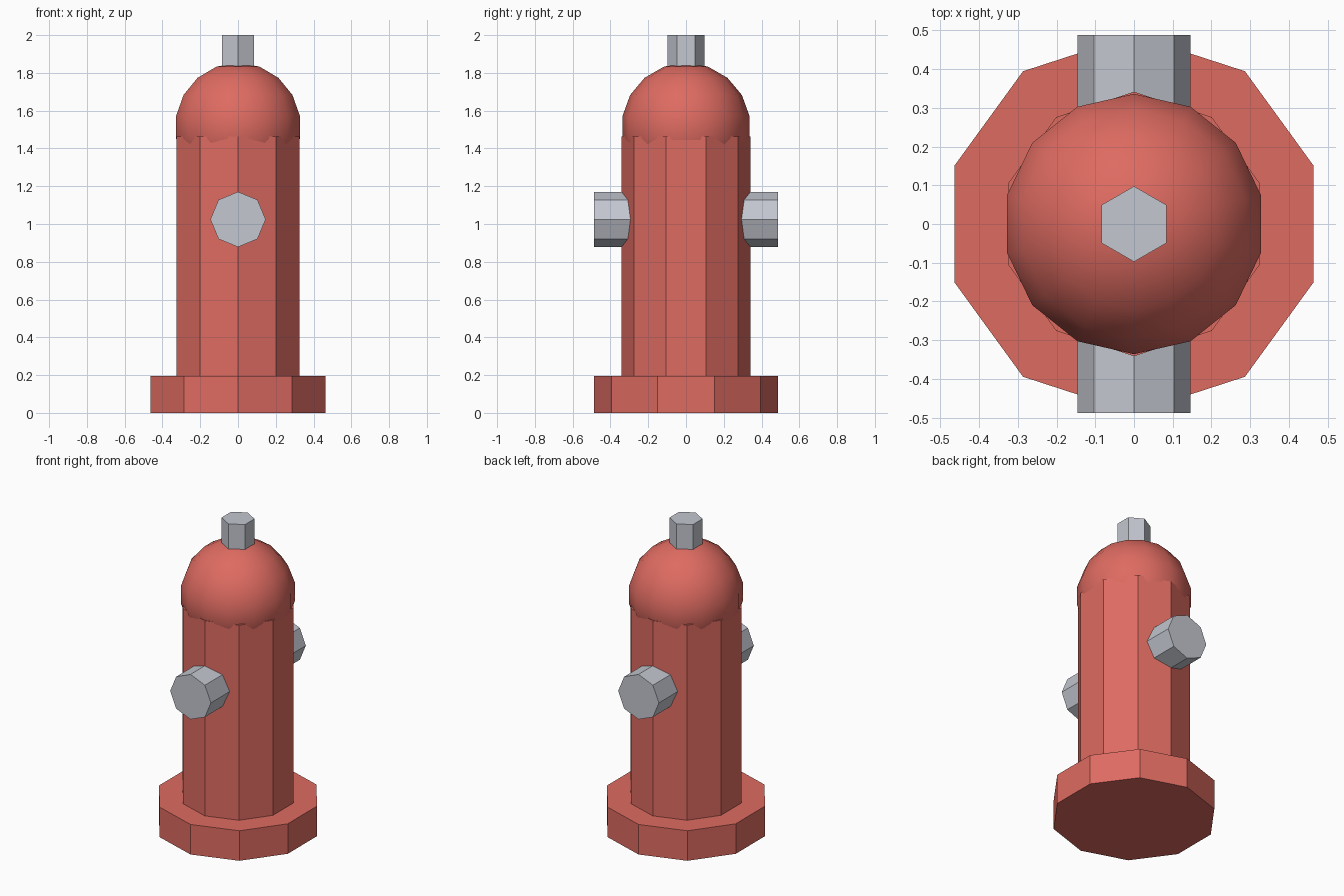
import bpy
from math import pi

cube = bpy.data.objects.get("Cube")
if cube:
    bpy.data.objects.remove(cube, do_unlink=True)

U = 2 / 4.1  # base radius; every other size is a multiple of it


def material(name, rgb):
    mat = bpy.data.materials.new(name)
    mat.use_nodes = True
    colour = (*rgb, 1)
    mat.diffuse_color = colour
    mat.node_tree.nodes["Principled BSDF"].inputs["Base Color"].default_value = colour
    return mat


red = material("hydrant red", (0.73, 0.147, 0.12))
grey = material("metal grey", (0.55, 0.57, 0.63))


def finish(name, mat):
    obj = bpy.context.object
    obj.name = obj.data.name = name
    obj.data.materials.append(mat)
    return obj


def prism(name, mat, sides, radius, depth, location, rotation=(0, 0, 0)):
    bpy.ops.mesh.primitive_cylinder_add(
        vertices=sides, radius=radius * U, depth=depth * U,
        location=[c * U for c in location], rotation=rotation)
    return finish(name, mat)


# Ten-sided foot and barrel
prism("base", red, 10, 1.0, 0.4, (0, 0, 0.2))
prism("barrel", red, 10, 0.7, 2.6, (0, 0, 1.7))

# Smooth domed bonnet, slightly overlapping the barrel
bpy.ops.mesh.primitive_uv_sphere_add(
    segments=14, ring_count=9, radius=0.7 * U, location=(0, 0, 3.1 * U))
finish("dome", red)
bpy.ops.object.shade_smooth_by_angle()

# Hexagonal nut on top
prism("top_nut", grey, 6, 0.2, 0.5, (0, 0, 3.85))

# Octagonal outlets at the front and back
for name, side in (("front_outlet", -1), ("back_outlet", 1)):
    prism(name, grey, 8, 0.3, 0.5, (0, side * 0.75, 2.1), (pi / 2, 0, 0))
